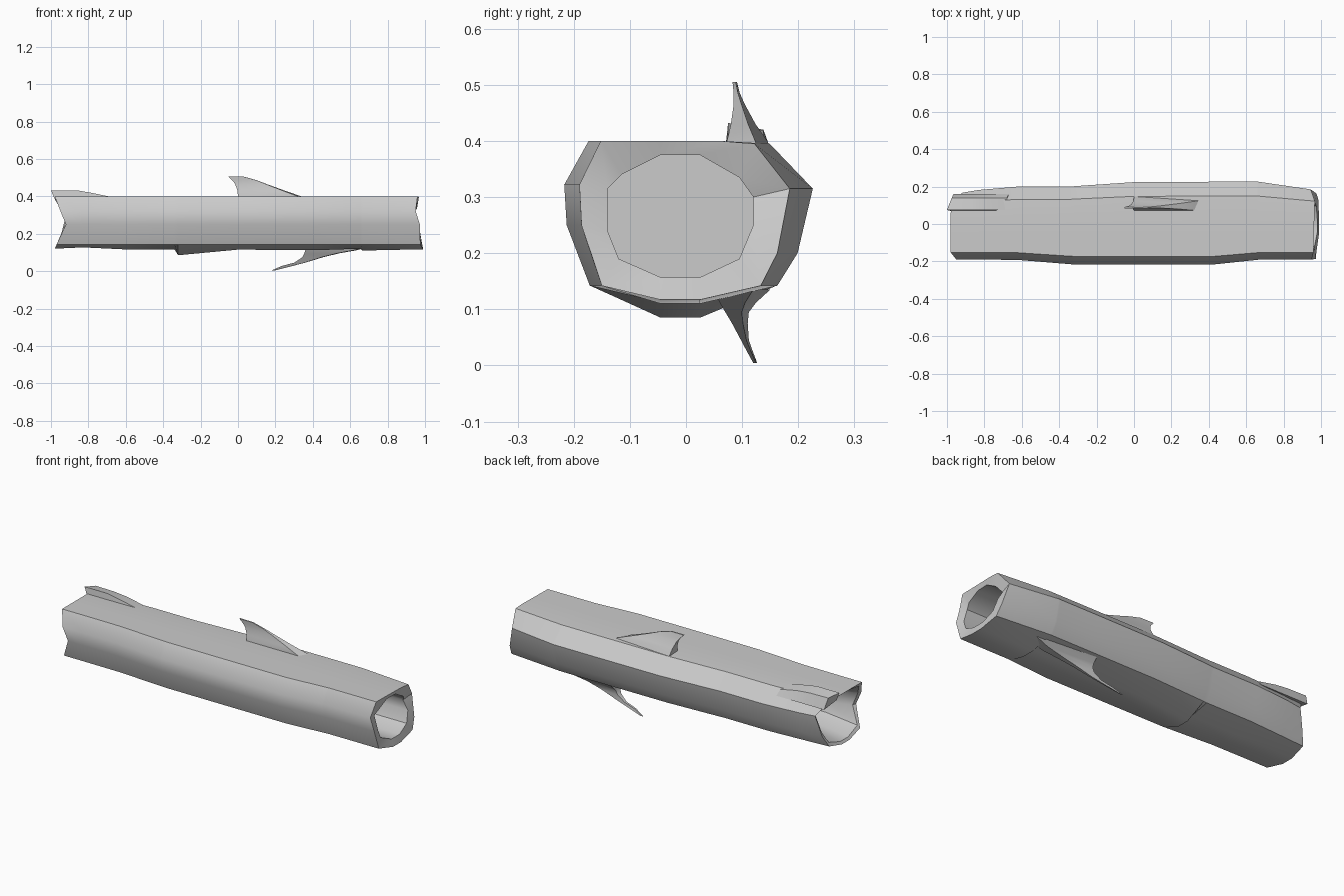
import bpy, bmesh, math

if "Cube" in bpy.data.objects:
    bpy.data.objects.remove(bpy.data.objects["Cube"])


def loft(name, rings, angle=35):
    """Skin a list of equal-sized point rings and close both ends."""
    bm = bmesh.new()
    vs = [[bm.verts.new(p) for p in r] for r in rings]
    n = len(rings[0])
    for a, b in zip(vs, vs[1:]):
        for i in range(n):
            j = (i + 1) % n
            bm.faces.new((a[i], a[j], b[j], b[i]))
    bm.faces.new(vs[0][::-1])
    bm.faces.new(vs[-1])
    bmesh.ops.recalc_face_normals(bm, faces=bm.faces)
    me = bpy.data.meshes.new(name)
    bm.to_mesh(me)
    bm.free()
    ob = bpy.data.objects.new(name, me)
    bpy.context.collection.objects.link(ob)
    bpy.ops.object.select_all(action='DESELECT')
    ob.select_set(True)
    bpy.context.view_layer.objects.active = ob
    bpy.ops.object.shade_smooth_by_angle(angle=math.radians(angle))
    return ob


def section(f, b, low):
    """Outer log outline: front reach f, back reach b, lowest height."""
    return [(-.80 * f, .40), (-f, .322), (-.98 * f, .25), (-.79 * f, .142),
            (-.045, low), (.025, low), (.72 * b, .142), (.88 * b, .20),
            (b, .315), (.66 * b, .395), (.06, .40), (-.045, .40)]


# Hollow log: outer skin, ragged rims, and a bore going in from each end
bore = [(-.115, .34), (-.14, .315), (-.14, .24), (-.12, .19), (-.045, .157),
        (.025, .157), (.095, .19), (.12, .25), (.12, .30), (.095, .335),
        (.025, .375), (-.045, .375)]
left_x = [-.98, -.95, -.92, -.97, -.98, -.98, -.97, -.945,
          -.915, -.97, -.98, -.98]
right_x = [.96, .95, .972, .975, .99, .99, .985, .975, .945, .967, .965, .962]
stations = [(-.83, .19, .182, .127), (-.62, .192, .20, .117),
            (-.34, .215, .20, .117), (-.32, .216, .202, .085),
            (0, .217, .224, .115), (.42, .217, .226, .112),
            (.655, .192, .226, .12), (.665, .191, .226, .110)]

end_l = section(.19, .168, .12)
end_r = section(.19, .185, .117)


def at(x, pts):
    return [(x, y, z) for y, z in pts]


def ragged(xs, pts):
    return [(x, y, z) for x, (y, z) in zip(xs, pts)]


def mix(a, b, t):
    return [(p[0] + (q[0] - p[0]) * t, p[1] + (q[1] - p[1]) * t)
            for p, q in zip(a, b)]


rings = [at(-.5, bore), at(-.78, bore),
         ragged([x + .01 for x in left_x], mix(end_l, bore, .35)),
         ragged(left_x, end_l)]
rings += [at(x, section(f, b, z)) for x, f, b, z in stations]
rings += [ragged(right_x, end_r), ragged([x - .01 for x in right_x], bore),
          at(.5, bore)]
loft("hollow_log", rings, 38)


# Top splinter: (z, x start, x end, front y, back y), flat on its front side
def splinter(rows):
    return [[(x0, y0, z), (x1, y0, z), (x1 + .25 * (y1 - y0), y0 + .7 * (y1 - y0), z),
             (x0, y1, z)] for z, x0, x1, y0, y1 in rows]


loft("top_splinter", splinter([
    (.37, 0, .37, .072, .158), (.40, 0, .32, .073, .145),
    (.43, -.003, .24, .08, .124), (.465, -.015, .15, .085, .105),
    (.485, -.03, .10, .085, .096), (.505, -.05, .03, .083, .091)]))

# Bottom splinter: hooked spike hanging below and curling sideways
loft("bottom_splinter", splinter([
    (.135, .36, .70, .05, .15), (.112, .36, .62, .06, .125),
    (.095, .355, .53, .07, .112), (.075, .345, .45, .082, .11),
    (.045, .30, .355, .098, .112), (.028, .235, .29, .107, .118),
    (.004, .18, .195, .12, .127)]))

# Lifted bark flake at the left end, tapering into the log
flake = [(-1.0, -.975, .432, .42), (-.86, -.86, .432, .418),
         (-.78, -.78, .418, .41), (-.68, -.68, .397, .39)]
loft("bark_flake", [[(xa + .02 if i == 0 else xa, .07, .385), (xa, .075, za), (xb, .138, zb),
                     (xb + .01, .16, .36)]
                    for i, (xa, xb, za, zb) in enumerate(flake)])
